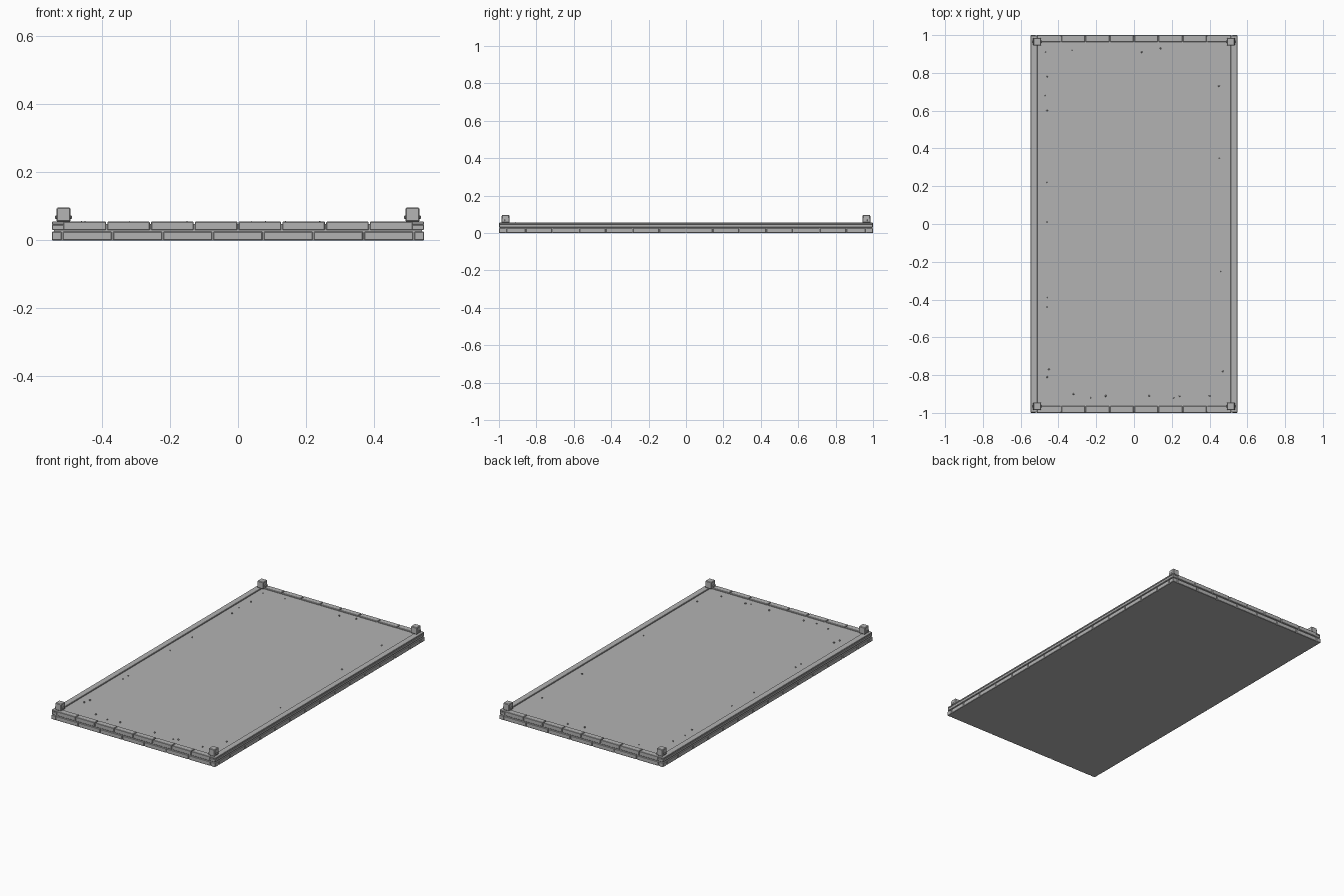
import bpy, bmesh, random
from mathutils import Vector

random.seed(4)
cube = bpy.data.objects.get("Cube")
if cube:
    bpy.data.objects.remove(cube, do_unlink=True)

stone = bpy.data.materials.new("grey_stone")
stone.use_nodes = True
GREY = (0.45, 0.45, 0.45, 1)
stone.diffuse_color = GREY
stone.node_tree.nodes["Principled BSDF"].inputs["Base Color"].default_value = GREY

HX, HY = 0.547, 1.0          # half width and half length
RIM = 0.036                  # rim width
GAP = 0.004                  # joint between bricks


def finish(name, bm):
    mesh = bpy.data.meshes.new(name)
    bm.to_mesh(mesh)
    bm.free()
    mesh.materials.append(stone)
    obj = bpy.data.objects.new(name, mesh)
    bpy.context.collection.objects.link(obj)
    return obj


def add_box(bm, lo, hi, taper=1.0):
    lo, hi = Vector(lo), Vector(hi)
    mid, size = (lo + hi) / 2, hi - lo
    for v in bmesh.ops.create_cube(bm, size=1)["verts"]:
        k = taper if v.co.z > 0 else 1
        v.co = Vector((v.co.x * size.x * k, v.co.y * size.y * k, v.co.z * size.z)) + mid


def boxes(name, items, bevel=0.0, taper=1.0):
    bm = bmesh.new()
    for lo, hi in items:
        add_box(bm, lo, hi, taper)
    obj = finish(name, bm)
    if bevel:
        mod = obj.modifiers.new("worn_edges", "BEVEL")
        mod.width, mod.segments = bevel, 1
    return obj


def course(joints, axis, outer, z0, z1):
    """Row of bricks on both opposite sides, joined along one axis."""
    out = []
    for a, b in zip(joints, joints[1:]):
        a, b = a + GAP / 2, b - GAP / 2
        for s in (-1, 1):
            c0, c1 = sorted((s * outer, s * (outer - RIM)))
            if axis == "x":
                out.append(((a, c0, z0), (b, c1, z1)))
            else:
                out.append(((c0, a, z0), (c1, b, z1)))
    return out


# Core slab and paved floor
boxes("floor_slab", [((-HX + 0.006, -HY + 0.006, 0), (HX - 0.006, HY - 0.006, 0.048))])

# Lower course
ends = [-HX - GAP / 2, HX + GAP / 2]
front_low = [ends[0]] + [-0.517 + i * 0.1477 for i in range(8)] + [ends[1]]
boxes("lower_end_bricks", course(front_low, "x", HY, 0, 0.0255), 0.002)
side_low = [-HY + RIM + 0.002] + [i / 7 for i in range(-6, 7)] + [HY - RIM - 0.002]
boxes("lower_side_bricks", course(side_low, "y", HX, 0, 0.0255), 0.002)

# Upper course: jointed bricks on the ends, long rails on the sides
front_up = [-0.515 + i * 0.12875 for i in range(9)]
boxes("upper_end_bricks", course(front_up, "x", HY, 0.03, 0.055), 0.002)
boxes("side_rails", course([-HY, HY], "y", HX, 0.03, 0.046), 0.002)
boxes("side_rail_caps", course([-HY, HY], "y", HX, 0.0465, 0.055), 0.0015)

# Corner posts with small side studs
posts, studs = [], []
for sx in (-1, 1):
    for sy in (-1, 1):
        x, y = sx * 0.513, sy * 0.965
        posts.append(((x - 0.021, y - 0.021, 0.055), (x + 0.021, y + 0.021, 0.096)))
        studs.append(((x - 0.025, y - 0.006, 0.063), (x + 0.025, y + 0.006, 0.073)))
boxes("corner_posts", posts, 0.003, 0.95)
boxes("post_studs", studs, 0.002)

# Loose pebbles near the rim
spots = [(-0.47, 0.91), (-0.33, 0.92), (0.04, 0.91), (0.14, 0.93), (-0.46, 0.78),
         (-0.47, 0.68), (-0.46, 0.60), (-0.46, 0.22), (-0.46, 0.01), (-0.46, -0.39),
         (-0.46, -0.44), (-0.45, -0.77), (-0.46, -0.81), (0.45, 0.73), (0.45, 0.35),
         (0.46, -0.25), (0.47, -0.78), (-0.32, -0.90), (-0.23, -0.92),
         (-0.15, -0.91), (0.08, -0.91), (0.21, -0.92), (0.24, -0.91), (0.40, -0.91)]
bm = bmesh.new()
for x, y in spots:
    r = random.uniform(0.003, 0.006)
    for v in bmesh.ops.create_icosphere(bm, subdivisions=1, radius=r)["verts"]:
        v.co = v.co * random.uniform(0.85, 1.1) + Vector((x, y, 0.049 + r * 0.5))
finish("pebbles", bm)
